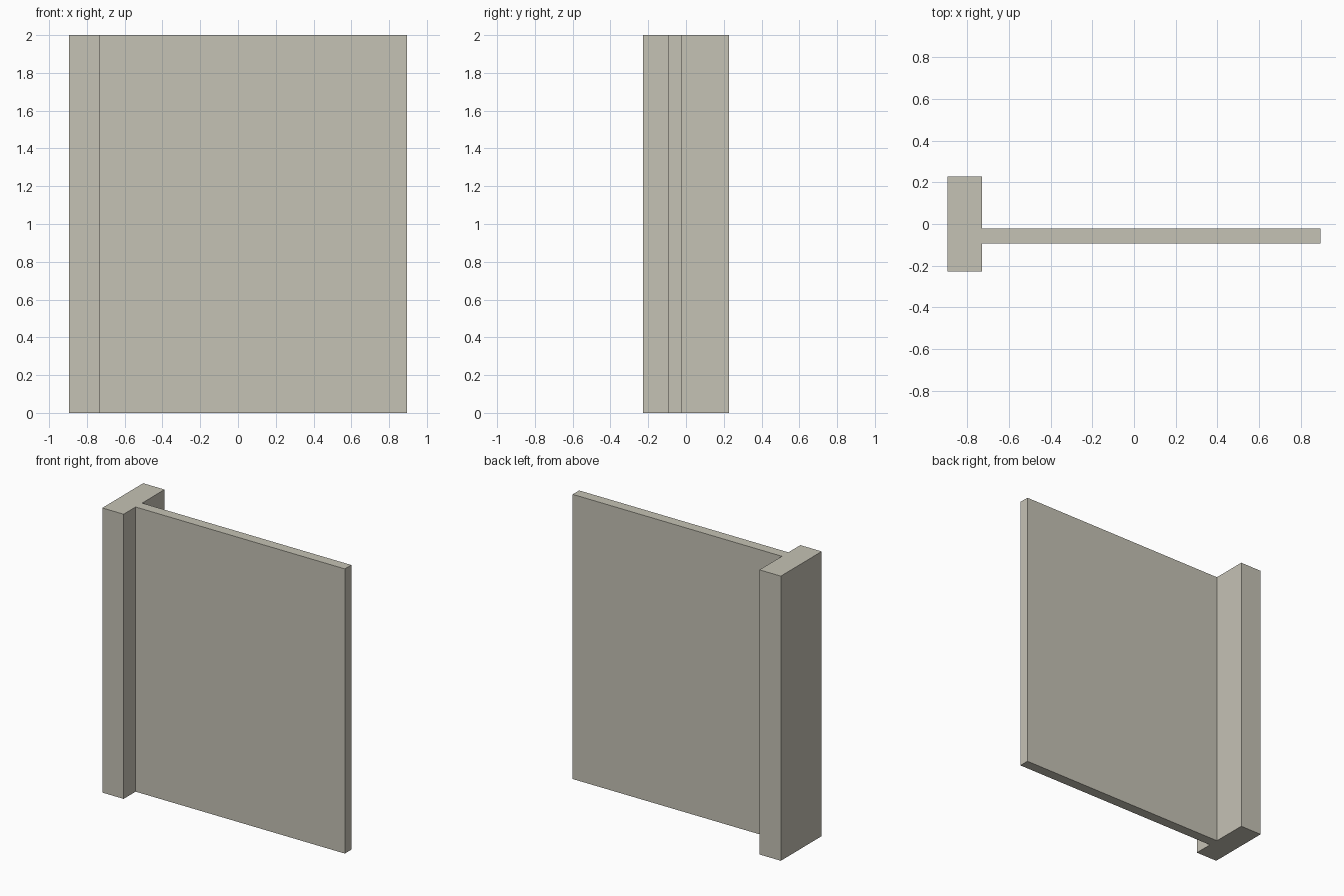
import bpy
import bmesh

cube = bpy.data.objects.get("Cube")
if cube:
    bpy.data.objects.remove(cube, do_unlink=True)

# Single warm grey stone colour
stone = bpy.data.materials.new("warm_grey")
stone.use_nodes = True
colour = (0.56, 0.54, 0.46, 1)
stone.diffuse_color = colour
stone.node_tree.nodes["Principled BSDF"].inputs["Base Color"].default_value = colour

# Pillar and panel share one T-shaped plan, extruded upwards
HEIGHT = 2.0
LEFT, JOINT, RIGHT = -0.896, -0.73, 0.896
DEPTH = 0.227
PANEL_FRONT, PANEL_BACK = -0.094, -0.022

plan = [
    (LEFT, -DEPTH), (JOINT, -DEPTH),
    (JOINT, PANEL_FRONT), (RIGHT, PANEL_FRONT),
    (RIGHT, PANEL_BACK), (JOINT, PANEL_BACK),
    (JOINT, DEPTH), (LEFT, DEPTH),
]

bm = bmesh.new()
base = bm.faces.new([bm.verts.new((x, y, 0)) for x, y in plan])
top = bmesh.ops.extrude_face_region(bm, geom=[base], use_keep_orig=True)
bmesh.ops.translate(
    bm, vec=(0, 0, HEIGHT),
    verts=[v for v in top["geom"] if isinstance(v, bmesh.types.BMVert)])
bmesh.ops.recalc_face_normals(bm, faces=bm.faces[:])

mesh = bpy.data.meshes.new("wall_with_pillar")
bm.to_mesh(mesh)
bm.free()
mesh.materials.append(stone)
wall = bpy.data.objects.new("wall_with_pillar", mesh)
bpy.context.collection.objects.link(wall)
